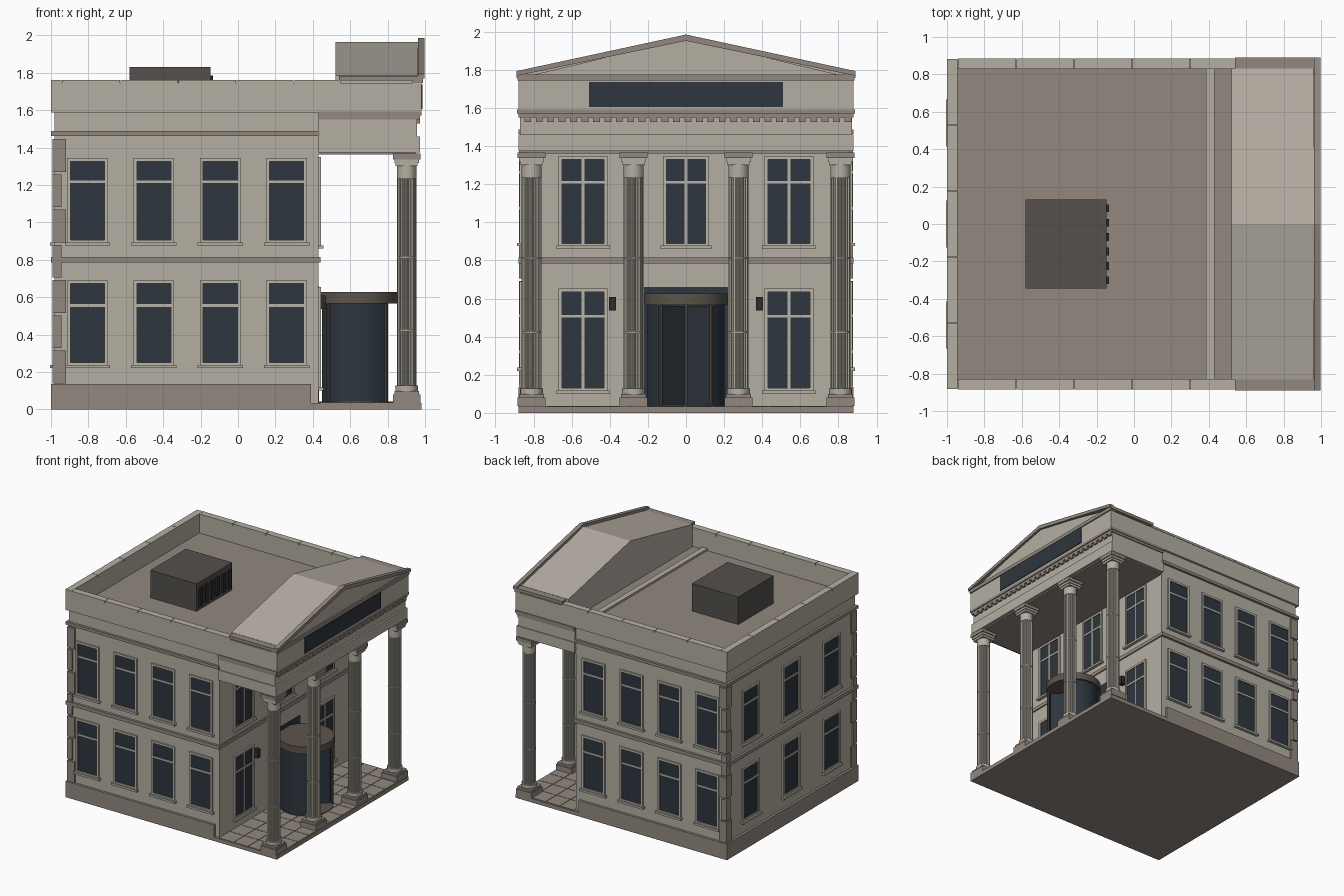
import bpy, bmesh, math
from mathutils import Vector

if "Cube" in bpy.data.objects:
    bpy.data.objects.remove(bpy.data.objects["Cube"])


def colour(name, r, g, b):
    m = bpy.data.materials.new(name)
    lin = [((c / 255 + 0.055) / 1.055) ** 2.4 for c in (r, g, b)]
    m.diffuse_color = (*lin, 1)
    m.use_nodes = True
    m.node_tree.nodes["Principled BSDF"].inputs["Base Color"].default_value = m.diffuse_color
    return m


WALL = colour("pale_stone", 180, 175, 162)
TRIM = colour("weathered_stone", 146, 137, 127)
FRAME = colour("window_paint", 186, 181, 167)
GLASS = colour("dark_glass", 45, 54, 62)
ROOF = colour("roof_sheet", 182, 174, 164)
BRONZE = colour("bronze", 92, 84, 75)
METAL = colour("dark_metal", 84, 80, 76)
BLACK = colour("black_metal", 44, 44, 45)


def extrude(bm, pts, vec):
    """Closed prism from a planar outline moved along vec."""
    a = [bm.verts.new(p) for p in pts]
    b = [bm.verts.new(Vector(p) + Vector(vec)) for p in pts]
    bm.faces.new(a)
    bm.faces.new(b[::-1])
    for i in range(len(a)):
        j = (i + 1) % len(a)
        bm.faces.new((a[i], b[i], b[j], a[j]))


def part(name, mat, prisms, smooth=False):
    bm = bmesh.new()
    for pts, vec in prisms:
        extrude(bm, pts, vec)
    bmesh.ops.recalc_face_normals(bm, faces=bm.faces)
    me = bpy.data.meshes.new(name)
    bm.to_mesh(me)
    bm.free()
    me.materials.append(mat)
    ob = bpy.data.objects.new(name, me)
    bpy.context.collection.objects.link(ob)
    if smooth:
        bpy.ops.object.select_all(action='DESELECT')
        ob.select_set(True)
        bpy.context.view_layer.objects.active = ob
        bpy.ops.object.shade_smooth_by_angle(angle=math.radians(30))
    return ob


def box(x0, x1, y0, y1, z0, z1):
    return ([(x0, y0, z0), (x1, y0, z0), (x1, y1, z0), (x0, y1, z0)], (0, 0, z1 - z0))


def slab(x0, x1, y, z0, z1):
    return box(x0, x1, -y, y, z0, z1)


def disc(cx, cy, r, z0, z1, n=40):
    return ([(cx + r * math.cos(math.tau * i / n), cy + r * math.sin(math.tau * i / n), z0)
             for i in range(n)], (0, 0, z1 - z0))


def on_wall(side, u0, u1, z0, z1, d0, d1):
    """Box placed on one outer wall: u runs along it, d points outwards."""
    if side == "front":
        return box(0.43 + d0, 0.43 + d1, u0, u1, z0, z1)
    if side == "back":
        return box(-0.98 - d1, -0.98 - d0, u0, u1, z0, z1)
    if side == "left":
        return box(u0, u1, -0.86 - d1, -0.86 - d0, z0, z1)
    return box(u0, u1, 0.86 + d0, 0.86 + d1, z0, z1)


# Main block, plinth and porch floor
part("plinth", TRIM, [slab(-1, 0.39, 0.88, 0, 0.135)])
part("porch_floor", TRIM, [slab(0.385, 0.98, 0.88, 0, 0.033)])
part("porch_paving", TRIM, [box(0.44 + i * 0.134, 0.57 + i * 0.134, -0.876 + j * 0.146, -0.734 + j * 0.146, 0.03, 0.037)
                            for i in range(4) for j in range(12)])
part("main_walls", WALL, [slab(-0.98, 0.43, 0.86, 0.03, 1.59)])
part("string_course", TRIM, [slab(-1, 0.44, 0.88, 0.785, 0.815)])
part("wall_cornice", TRIM, [slab(-1, 0.435, 0.88, 1.462, 1.487)])

# Quoins on the rear corners
quoins = []
for i in range(7):
    z = 0.139 + i * 0.1885
    w = 0.07 if i % 2 == 0 else 0.047
    for s in (-1, 1):
        ya, yb = sorted((s * 0.875, s * (0.87 - w)))
        quoins.append(box(-0.992, -0.99 + w, ya, yb, z, z + 0.175))
part("quoins", TRIM, quoins)

# Windows
glass, frames, sills = [], [], []


def window(side, u, w, z0, z1, transom, mullion):
    a, b = u - w / 2, u + w / 2
    t = 0.018
    glass.append(on_wall(side, a, b, z0, z1, 0, 0.004))
    for r in ((a - t, a, z0 - t, z1 + t), (b, b + t, z0 - t, z1 + t), (a, b, z1, z1 + t), (a, b, z0 - t, z0)):
        frames.append(on_wall(side, *r, 0, 0.013))
    frames.append(on_wall(side, a, b, transom - 0.007, transom + 0.007, 0, 0.009))
    if mullion:
        frames.append(on_wall(side, u - 0.008, u + 0.008, z0, z1, 0, 0.0085))
    sills.append(on_wall(side, a - 0.03, b + 0.03, z0 - 0.03, z0 - 0.013, 0, 0.026))


for z0, z1, tr in ((0.25, 0.672, 0.555), (0.905, 1.325, 1.217)):
    for side in ("left", "right"):
        for i in range(4):
            window(side, -0.805 + i * 0.355, 0.182, z0, z1, tr, False)
    for y in (-0.54, 0, 0.54):
        window("back", y, 0.19, z0, z1, tr, False)
for y in (-0.54, 0.54):
    window("front", y, 0.22, 0.13, 0.635, 0.507, True)
for y in (-0.54, 0, 0.54):
    window("front", y, 0.22 if y else 0.205, 0.89, 1.33, 1.21, True)
glass.append(on_wall("front", -0.22, 0.22, 0.037, 0.66, 0, 0.004))
part("window_glass", GLASS, glass)
part("window_frames", FRAME, frames)
part("window_sills", WALL, sills)

# Revolving door: curved glass sides, crossed wings, posts and canopy
cx, r = 0.637, 0.203
sides = []
for s in (-1, 1):
    for k in range(14):
        a0, a1 = (math.radians(42 + d * 116 / 14) * s for d in (k, k + 1))
        sides.append(([(cx + q * math.cos(a), q * math.sin(a), 0.037)
                       for q, a in ((r, a0), (r, a1), (r - 0.012, a1), (r - 0.012, a0))], (0, 0, 0.53)))
part("door_curved_glass", GLASS, sides, True)
wings, posts = [], [disc(cx, 0, 0.012, 0.037, 0.567, 12)]
for k in range(4):
    a = math.radians(45 + 90 * k)
    c, s = math.cos(a), math.sin(a)
    wings.append(([(cx + q * c - p * s, q * s + p * c, 0.04)
                   for q, p in ((0, -.004), (.185, -.004), (.185, .004), (0, .004))], (0, 0, 0.52)))
    a = math.radians(41) * (1 if k % 2 else -1) + (math.pi if k > 1 else 0)
    posts.append(disc(cx + r * math.cos(a), r * math.sin(a), 0.011, 0.037, 0.567, 10))
part("door_wings", GLASS, wings)
part("door_posts", BRONZE, posts)
part("door_base_ring", BRONZE, [disc(cx, 0, 0.21, 0.035, 0.042)])
part("door_canopy", BRONZE, [disc(cx, 0, 0.219, 0.567, 0.627)], True)

# Wall lamps beside the door
part("wall_lamps", BLACK, [box(0.43, 0.468, y - 0.018, y + 0.018, 0.537, 0.608) for y in (-0.385, 0.385)])

# Fluted columns
shafts, pale, dark = [], [], []
COL_X = 0.902
for y in (-0.81, -0.275, 0.275, 0.81):
    outline = []
    for i in range(64):
        q = (0.052, 0.052, 0.046, 0.046)[i % 4]
        a = math.tau * i / 64
        outline.append((COL_X + q * math.cos(a), y + q * math.sin(a), 0.12))
    shafts.append((outline, (0, 0, 1.14)))

    def block(h, z0, z1):
        return box(COL_X - h, COL_X + h, y - h, y + h, z0, z1)
    dark += [block(0.074, 0.035, 0.08), block(0.074, 1.337, 1.367)]
    dark += [block(0.066, 0.08, 0.098)]
    pale += [disc(COL_X, y, 0.06, 0.098, 0.127, 24), disc(COL_X, y, 0.053, 1.235, 1.30, 24),
             block(0.059, 1.30, 1.318), block(0.066, 1.318, 1.337)]
    pale += [disc(COL_X, y, 0.053, z, z + 0.006, 24) for z in (0.42, 0.81)]
part("column_shafts", WALL, shafts)
part("column_mouldings", WALL, pale)
part("column_bases_and_caps", TRIM, dark)

# Porch entablature with dentils
part("porch_soffit", TRIM, [slab(0.43, 0.95, 0.86, 1.362, 1.375)])
part("architrave", WALL, [slab(0.43, 0.972, 0.88, 1.373, 1.46)])
part("porch_frieze", WALL, [slab(0.43, 0.957, 0.872, 1.46, 1.553)])
part("porch_cornice", TRIM, [slab(0.43, 0.972, 0.88, 1.55, 1.57), slab(0.43, 0.98, 0.886, 1.57, 1.592)])
part("dentils", TRIM, [box(0.95, 0.972, -0.848 + i * 0.06, -0.812 + i * 0.06, 1.527, 1.552) for i in range(29)])

# Attic parapet, roof deck and jointed coping
part("attic_parapet", WALL, [box(-1, -0.947, -0.88, 0.88, 1.587, 1.745), box(0.92, 0.98, -0.88, 0.88, 1.587, 1.745)]
     + [box(-0.947, 0.92, *sorted((s * 0.88, s * 0.835)), 1.587, 1.745) for s in (-1, 1)])
part("roof_deck", TRIM, [slab(-0.96, 0.94, 0.85, 1.58, 1.597)])
part("deck_kerb", WALL, [slab(0.385, 0.43, 0.835, 1.59, 1.615)])
coping = []
xs = (-0.943, -0.63, -0.32, -0.01, 0.30, 0.55)
for a, b in zip(xs, xs[1:]):
    for s in (-1, 1):
        coping.append(box(a + 0.002, b - 0.002, *sorted((s * 0.884, s * 0.828)), 1.743, 1.762))
for i in range(5):
    y = -0.884 + i * 0.3536
    coping.append(box(-1, -0.943, y + 0.002, y + 0.3516, 1.743, 1.762))
part("coping", WALL, coping)
part("sign_panel", GLASS, [slab(0.978, 0.986, 0.508, 1.605, 1.737)])

# Gabled porch roof and pediment
part("gable_roof", ROOF, [([(0.52, -0.832, 1.595), (0.52, 0.832, 1.595), (0.52, 0.832, 1.785),
                            (0.52, 0, 1.963), (0.52, -0.832, 1.785)], (0.44, 0, 0))])
part("eaves", TRIM, [box(0.54, 0.985, *sorted((s * 0.828, s * 0.89)), 1.757, 1.783) for s in (-1, 1)])
part("pediment_cornice", TRIM, [slab(0.93, 0.99, 0.885, 1.745, 1.775)])
part("pediment_face", WALL, [([(0.95, -0.86, 1.76), (0.95, 0.86, 1.76), (0.95, 0, 1.965)], (0.028, 0, 0))])
rakes = []
for s in (-1, 1):
    rakes.append(([(0.963, s * 0.89, 1.768), (0.963, s * 0.89, 1.793), (0.963, 0, 1.985), (0.963, 0, 1.952)],
                  (0.035, 0, 0)))
part("raking_cornices", TRIM, rakes)

# Rooftop plant unit with side vents
part("roof_unit", METAL, [box(-0.58, -0.147, -0.345, 0.13, 1.59, 1.83)])
part("roof_unit_vents", BLACK, [box(-0.15, -0.133, -0.322 + i * 0.077, -0.28 + i * 0.077, 1.63, 1.785)
                                for i in range(6)])
